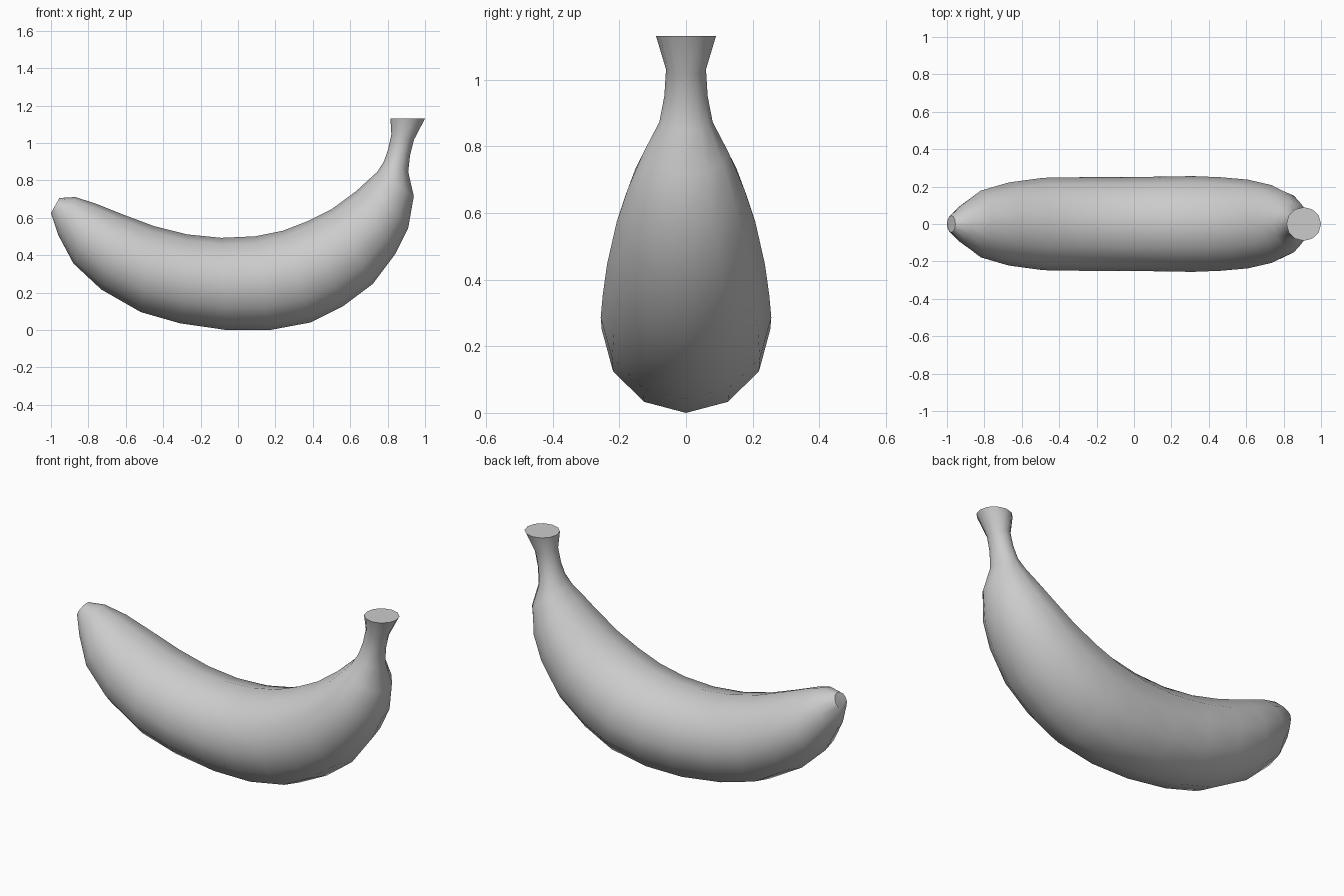
import bpy, bmesh, math
from mathutils import Vector

if "Cube" in bpy.data.objects:
    bpy.data.objects.remove(bpy.data.objects["Cube"])

SIDES = 12
# Cross-sections from tip to stem: outer x, z, inner x, z, half width in y
RINGS = [
    (-1.00, .63, -.955, .71, .045),
    (-.96, .51, -.87, .715, .105),
    (-.88, .36, -.76, .68, .178),
    (-.73, .22, -.61, .62, .222),
    (-.52, .10, -.45, .56, .247),
    (-.31, .04, -.27, .515, .25),
    (-.06, .004, -.09, .497, .25),
    (.17, .004, .09, .505, .253),
    (.39, .045, .24, .535, .256),
    (.56, .13, .37, .585, .25),
    (.72, .25, .50, .65, .237),
    (.84, .41, .63, .745, .208),
    (.91, .55, .69, .80, .175),
    (.94, .72, .745, .85, .128),
    (.91, .85, .78, .905, .08),
    (.92, .94, .803, .97, .065),
    (.94, 1.02, .82, 1.05, .06),
    (1.00, 1.135, .815, 1.135, .09),
]


def add_ring(bm, ox, oz, ix, iz, w):
    outer, inner = Vector((ox, 0, oz)), Vector((ix, 0, iz))
    mid, half = (outer + inner) / 2, (outer - inner) / 2
    verts = []
    for i in range(SIDES):
        a = math.tau * i / SIDES
        verts.append(bm.verts.new(mid + half * math.cos(a) + Vector((0, w * math.sin(a), 0))))
    return verts


# Curved fruit body flowing into the stem
bm = bmesh.new()
rings = [add_ring(bm, *r) for r in RINGS]
for a, b in zip(rings, rings[1:]):
    for i in range(SIDES):
        j = (i + 1) % SIDES
        bm.faces.new((a[i], a[j], b[j], b[i]))

# Flat blossom tip and cut stem end
bm.faces.new(rings[0])
bm.faces.new(rings[-1])
bmesh.ops.recalc_face_normals(bm, faces=bm.faces)
# Finish at ground level
bmesh.ops.translate(bm, verts=bm.verts, vec=(0, 0, -min(v.co.z for v in bm.verts)))

mesh = bpy.data.meshes.new("banana")
bm.to_mesh(mesh)
bm.free()
banana = bpy.data.objects.new("banana", mesh)
bpy.context.collection.objects.link(banana)
bpy.context.view_layer.objects.active = banana
banana.select_set(True)
bpy.ops.object.shade_smooth_by_angle(angle=math.radians(50))
